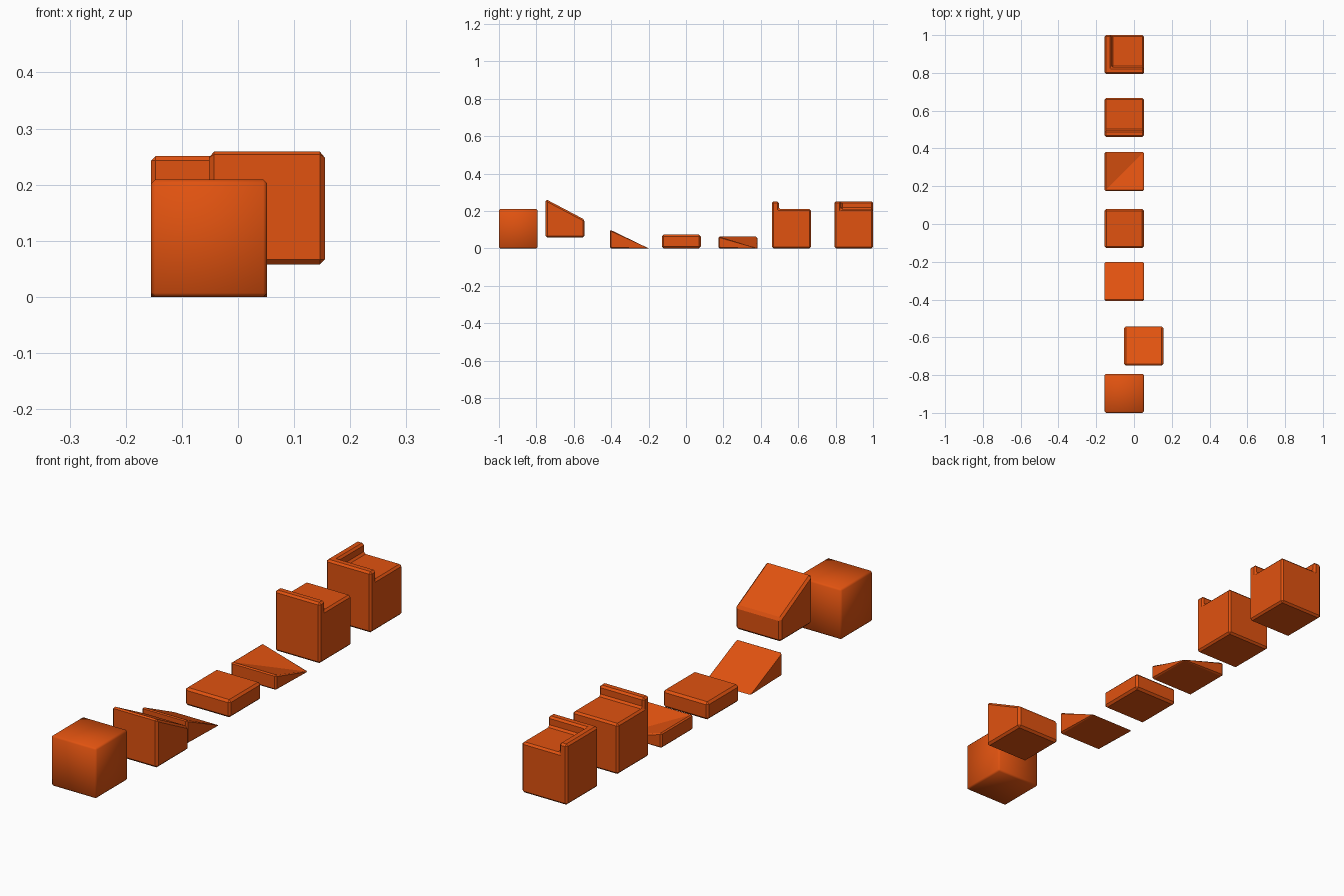
import bpy, bmesh
from mathutils import Vector

if "Cube" in bpy.data.objects:
    bpy.data.objects.remove(bpy.data.objects["Cube"])

W = 0.207          # tile width
B = 0.009          # chamfer size
X0 = -0.155        # left side of most tiles

mat = bpy.data.materials.new("orange")
mat.diffuse_color = (0.75, 0.085, 0.005, 1)
mat.use_nodes = True
mat.node_tree.nodes["Principled BSDF"].inputs["Base Color"].default_value = mat.diffuse_color


def box(x, y, z, h):
    """Box with its low corner at x, y, z."""
    bm = bmesh.new()
    bmesh.ops.create_cube(bm, size=1)
    for v in bm.verts:
        v.co = Vector((x + (v.co.x + .5) * W, y + (v.co.y + .5) * W, z + (v.co.z + .5) * h))
    return bm


def chamfer(bm, width=B):
    bm.normal_update()
    edges = [e for e in bm.edges if e.calc_face_angle(0) > 0.2]
    bmesh.ops.bevel(bm, geom=edges, offset=width, segments=1, profile=0.5,
                    affect='EDGES', clamp_overlap=True)


def finish(bm, name, smooth=False):
    bmesh.ops.recalc_face_normals(bm, faces=bm.faces[:])
    for f in bm.faces:
        f.smooth = smooth
    me = bpy.data.meshes.new(name)
    bm.to_mesh(me)
    bm.free()
    me.materials.append(mat)
    ob = bpy.data.objects.new(name, me)
    bpy.context.collection.objects.link(ob)


def lipped_block(name, y, in_lip):
    """Full block with a raised lip over the chosen top strips."""
    bm = box(X0, y, 0, 0.209)
    lip = 0.036
    for co, no in (((X0 + lip, 0, 0), (1, 0, 0)), ((0, y + lip, 0), (0, 1, 0))):
        bmesh.ops.bisect_plane(bm, geom=bm.verts[:] + bm.edges[:] + bm.faces[:],
                               plane_co=co, plane_no=no)
    bm.normal_update()
    tops = []
    for f in bm.faces:
        c = f.calc_center_median()
        if f.normal.z > 0.9 and in_lip(c.x < X0 + lip, c.y < y + lip):
            tops.append(f)
    ext = bmesh.ops.extrude_face_region(bm, geom=tops)
    bmesh.ops.delete(bm, geom=[f for f in tops if f.is_valid], context='FACES')
    for g in ext['geom']:
        if isinstance(g, bmesh.types.BMVert):
            g.co.z += 0.042
    bmesh.ops.remove_doubles(bm, verts=bm.verts[:], dist=1e-5)
    bmesh.ops.recalc_face_normals(bm, faces=bm.faces[:])
    bmesh.ops.dissolve_limit(bm, angle_limit=0.02, verts=bm.verts[:], edges=bm.edges[:])
    chamfer(bm, 0.008)
    finish(bm, name)


# smooth full block
bm = box(X0, -1, 0, 0.209)
chamfer(bm, 0.007)
finish(bm, "full_block", True)

# raised block with sloping top
bm = box(-0.052, -0.75, 0.058, 0.205)
for v in bm.verts:
    if v.co.z > 0.2 and v.co.y > -0.6:
        v.co.z = 0.154
chamfer(bm)
finish(bm, "sloped_block")

# ramp running down to the ground
y = -0.407
bm = box(X0, y, 0, 0.1)
chamfer(bm, 0.006)
for v in bm.verts:
    v.co.z *= max(0, 1 - (v.co.y - y) / W)
finish(bm, "ramp")

# low slab
bm = box(X0, -0.128, 0, 0.073)
chamfer(bm)
finish(bm, "slab")

# corner ramp: one corner drops to the ground, valley along the diagonal
y = 0.174
bm = box(X0, y, 0, 0.064)
chamfer(bm, 0.006)
bm.normal_update()
for up in (1, -1):
    face = [f for f in bm.faces if f.normal.z * up > 0.9][0]
    vs = sorted(face.verts, key=lambda v: v.co.x + v.co.y)
    bmesh.utils.face_split(face, vs[0], vs[-1])
for v in bm.verts:
    v.co.z *= 1 - min((v.co.x - X0) / W, (v.co.y - y) / W)
finish(bm, "corner_ramp")

# blocks with raised lips
lipped_block("edge_block", 0.46, lambda left, front: front)
lipped_block("corner_block", 0.793, lambda left, front: left or front)
